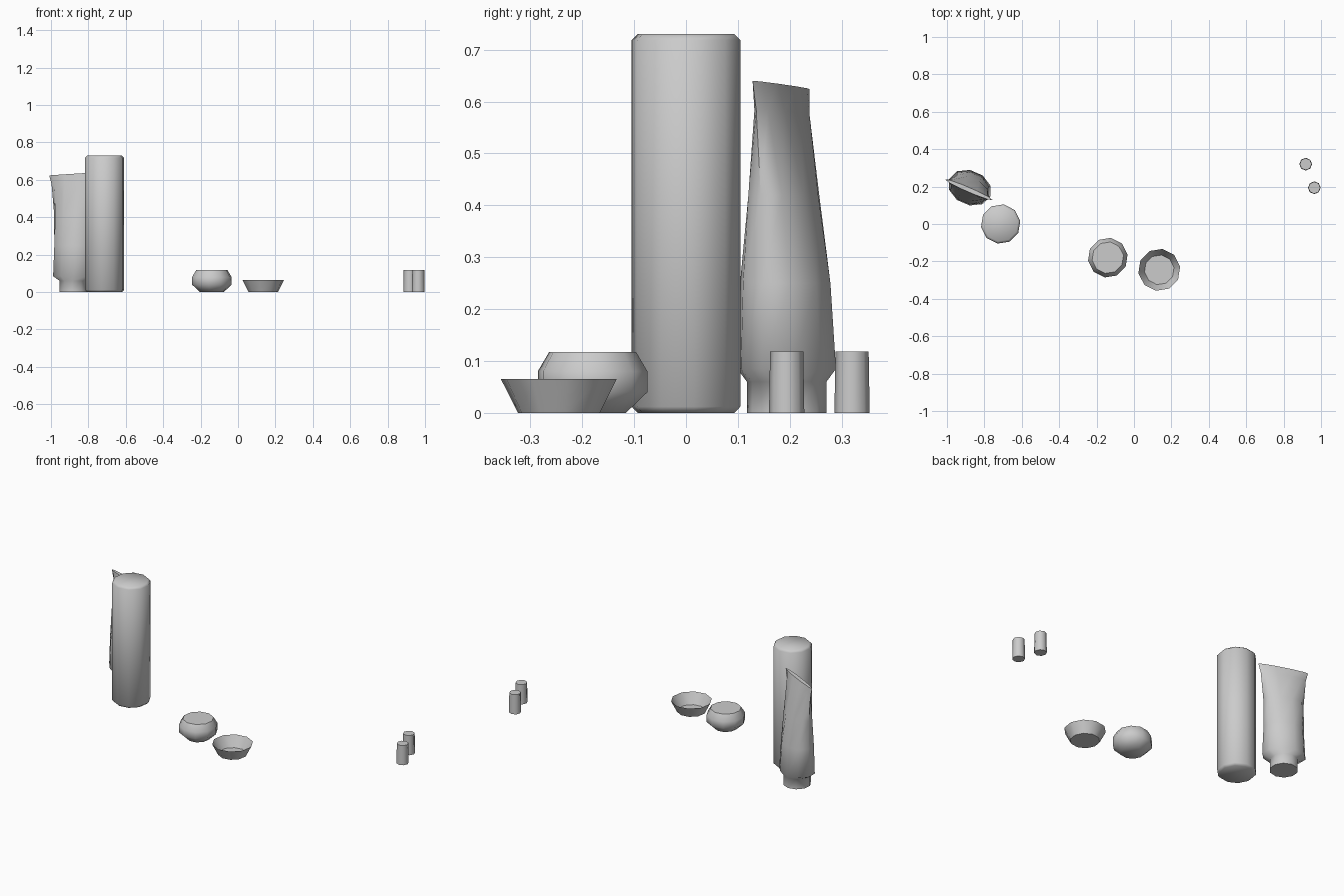
import bpy
import bmesh
from math import cos, sin, pi, radians, atan2

cube = bpy.data.objects.get("Cube")
if cube:
    bpy.data.objects.remove(cube)

gray = bpy.data.materials.new("plain gray")
gray.use_nodes = True
gray.diffuse_color = (0.6, 0.6, 0.6, 1)
gray.node_tree.nodes["Principled BSDF"].inputs["Base Color"].default_value = (0.6, 0.6, 0.6, 1)


def loft(name, centre, rings, sides=10, turn=0.0, top=True, smooth=60):
    """Stack elliptical rings of (z, long radius, short radius, sideways shift, end droop)."""
    bm = bmesh.new()
    loops = []
    for z, a, b, shift, droop in rings:
        loop = []
        for i in range(sides):
            t = 2 * pi * i / sides
            u, v = a * cos(t), b * sin(t) + shift
            loop.append(bm.verts.new((centre[0] + u * cos(turn) - v * sin(turn),
                                      centre[1] + u * sin(turn) + v * cos(turn),
                                      z + droop * cos(t))))
        loops.append(loop)
    for low, high in zip(loops, loops[1:]):
        for i in range(sides):
            j = (i + 1) % sides
            bm.faces.new((low[i], low[j], high[j], high[i]))
    bm.faces.new(loops[0][::-1])
    if top:
        bm.faces.new(loops[-1])
    mesh = bpy.data.meshes.new(name)
    bm.to_mesh(mesh)
    bm.free()
    mesh.materials.append(gray)
    obj = bpy.data.objects.new(name, mesh)
    bpy.context.collection.objects.link(obj)
    bpy.ops.object.select_all(action="DESELECT")
    obj.select_set(True)
    bpy.context.view_layer.objects.active = obj
    bpy.ops.object.shade_smooth_by_angle(angle=radians(smooth))
    return obj


def lathe(name, centre, profile, **options):
    return loft(name, centre, [(z, r, r, 0, 0) for r, z in profile], **options)


# Tall can with bevelled ends
lathe("tall_can", (-0.713, 0.0),
      [(0.094, 0), (0.106, 0.012), (0.106, 0.718), (0.094, 0.73)], turn=radians(9))

# Rounded closed jar
lathe("round_jar", (-0.14, -0.18),
      [(0.065, 0), (0.107, 0.04), (0.107, 0.08), (0.085, 0.117)], turn=radians(9))

# Open flared dish
lathe("open_dish", (0.135, -0.245),
      [(0.08, 0), (0.113, 0.065)], turn=radians(9), top=False, smooth=50)

# Two short pegs
for side, spot in (("back", (0.918, 0.32)), ("front", (0.964, 0.194))):
    lathe(side + "_peg", spot, [(0.034, 0), (0.032, 0.118)], sides=8)

# Squeezed tube standing on its cap, with a flattened crimp on top
loft("squeezed_tube", (-0.878, 0.194), [
    (0, 0.077, 0.077, 0, 0),
    (0.06, 0.077, 0.077, 0, 0),
    (0.085, 0.12, 0.092, 0, 0),
    (0.25, 0.112, 0.084, -0.003, 0),
    (0.42, 0.112, 0.06, -0.006, 0),
    (0.58, 0.125, 0.024, -0.01, 0.004),
    (0.632, 0.138, 0.012, -0.012, 0.008),
], turn=atan2(-0.11, 0.255))
